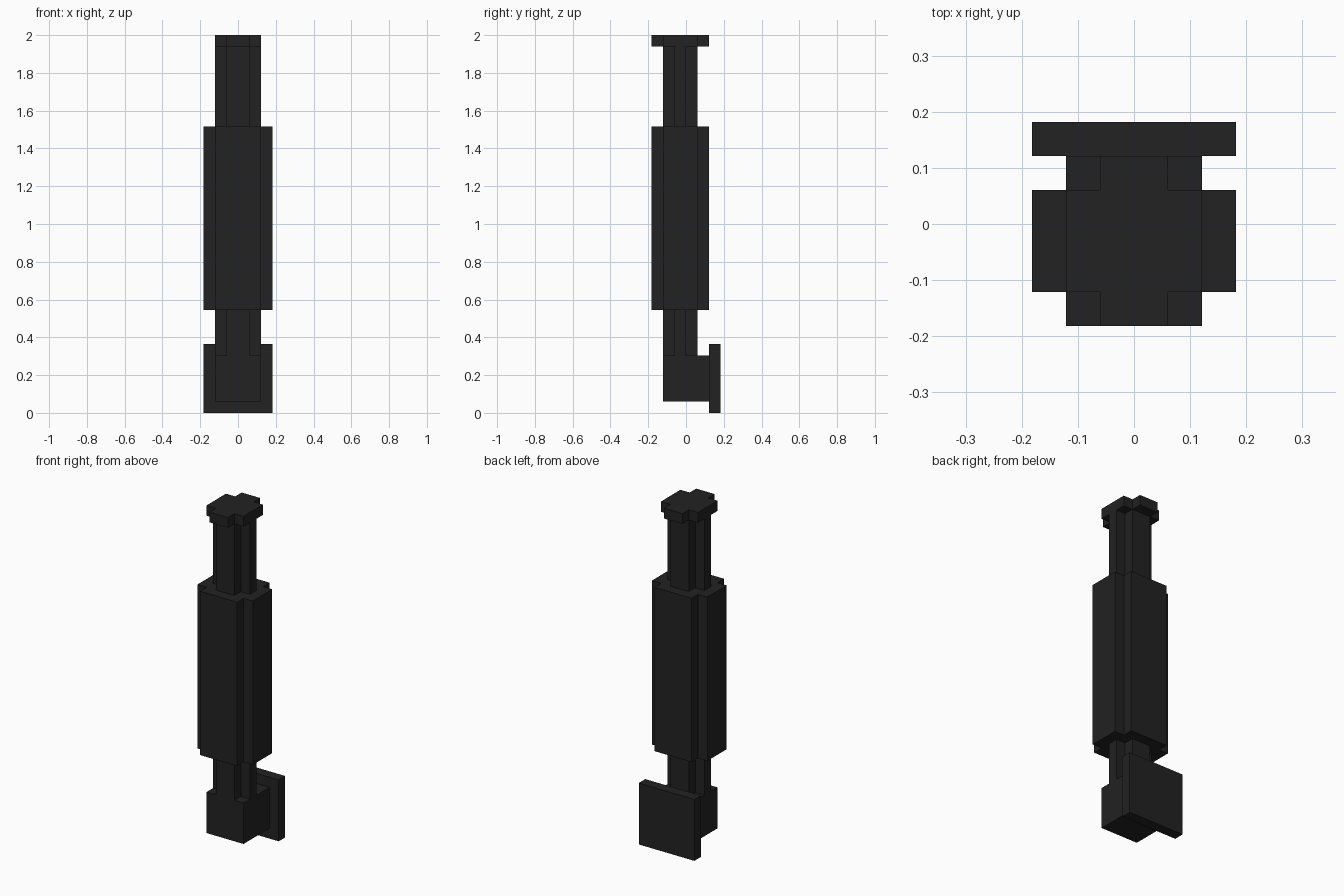
import bpy
import bmesh

if "Cube" in bpy.data.objects:
    bpy.data.objects.remove(bpy.data.objects["Cube"])

U = 2 / 33  # one grid unit; the whole model is 33 units tall

black = bpy.data.materials.new("charcoal_black")
black.diffuse_color = (0.016, 0.016, 0.016, 1)
black.use_nodes = True
black.node_tree.nodes["Principled BSDF"].inputs["Base Color"].default_value = black.diffuse_color


def prism(name, outline, z0, z1):
    """Extrude a closed outline (in grid units) from z0 to z1."""
    bm = bmesh.new()
    base = bm.faces.new([bm.verts.new((x * U, y * U, z0 * U)) for x, y in outline])
    top = bmesh.ops.extrude_face_region(bm, geom=[base])["geom"]
    verts = [g for g in top if isinstance(g, bmesh.types.BMVert)]
    bmesh.ops.translate(bm, verts=verts, vec=(0, 0, (z1 - z0) * U))
    bmesh.ops.recalc_face_normals(bm, faces=bm.faces)
    mesh = bpy.data.meshes.new(name)
    bm.to_mesh(mesh)
    bm.free()
    mesh.materials.append(black)
    obj = bpy.data.objects.new(name, mesh)
    bpy.context.collection.objects.link(obj)
    return obj


def rect(x, y0, y1):
    return [(-x, y0), (x, y0), (x, y1), (-x, y1)]


def cross(x_in, x_out, y_in, y_out, yc=-0.5):
    """Plus-shaped outline: a rectangle with its four corners notched."""
    quarter = [(x_out, y_in), (x_in, y_in), (x_in, y_out)]
    right = [(x, -y) for x, y in reversed(quarter)] + quarter
    left = [(-x, y) for x, y in reversed(right)]
    return [(x, y + yc) for x, y in right + left]


# Mounting plate and bracket block
prism("wall_plate", rect(3, 2, 3), 0, 6)
prism("bracket_block", rect(2, -2, 2), 1, 5)

# Notched column: thin shafts either side of a thick body, with a cap
thin = cross(1, 2, 0.5, 1.5)
prism("lower_shaft", thin, 5, 9)
prism("main_body", cross(2, 3, 1.5, 2.5), 9, 25)
prism("upper_shaft", thin, 25, 32)
prism("top_cap", cross(1, 2, 1.5, 2.5), 32, 33)
